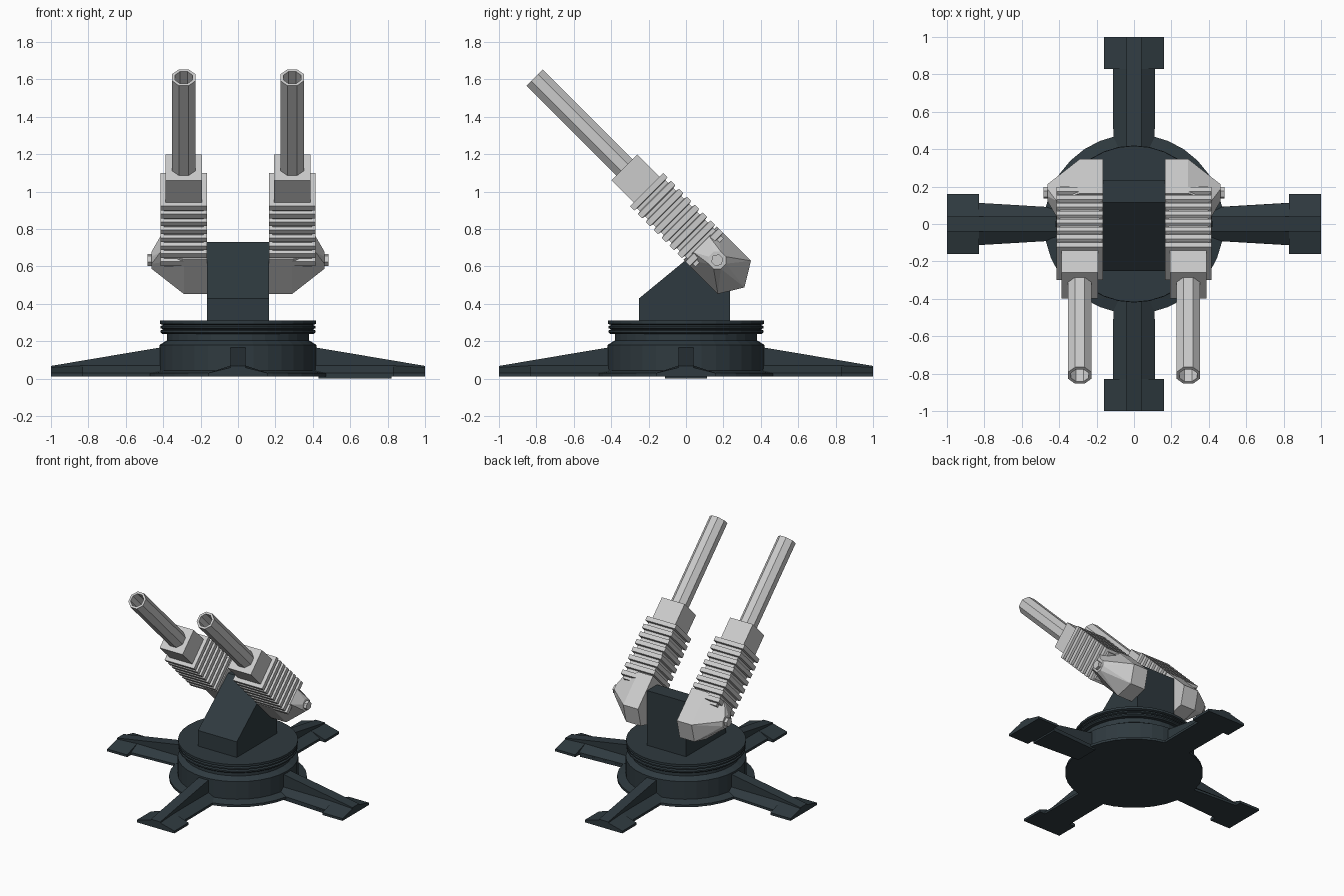
import bpy, bmesh, math
from mathutils import Vector

if "Cube" in bpy.data.objects:
    bpy.data.objects.remove(bpy.data.objects["Cube"])

S = math.sqrt(0.5)
GX = 0.29          # gun centre line in x
AXIS = 0.566       # offset of the gun axis across the 45 degree tilt

dark = bpy.data.materials.new("dark_metal")
dark.diffuse_color = (0.028, 0.042, 0.050, 1)
dark.use_nodes = True
dark.node_tree.nodes["Principled BSDF"].inputs["Base Color"].default_value = dark.diffuse_color


def finish(name, bm, mat=None, mirror=False):
    bmesh.ops.remove_doubles(bm, verts=bm.verts, dist=1e-5)
    bmesh.ops.recalc_face_normals(bm, faces=bm.faces)
    me = bpy.data.meshes.new(name)
    bm.to_mesh(me)
    bm.free()
    ob = bpy.data.objects.new(name, me)
    bpy.context.collection.objects.link(ob)
    if mat:
        me.materials.append(mat)
    if mirror:
        ob.modifiers.new("Mirror", 'MIRROR')
    return ob


def loft(bm, rings, closed=False):
    """Skin a list of equal-length closed sections."""
    vs = [[bm.verts.new(p) for p in r] for r in rings]
    n = len(vs[0])
    pairs = list(zip(vs, vs[1:])) + ([(vs[-1], vs[0])] if closed else [])
    for a, b in pairs:
        for i in range(n):
            j = (i + 1) % n
            bm.faces.new((a[i], a[j], b[j], b[i]))
    if not closed:
        bm.faces.new(vs[0])
        bm.faces.new(vs[-1])


def circle(r, z, n=32):
    return [(r * math.cos(2 * math.pi * i / n), r * math.sin(2 * math.pi * i / n), z)
            for i in range(n)]


def gun(x, u, n):
    """Gun space (across, along barrel, above axis) to world space."""
    n += AXIS
    return Vector((x, (n - u) * S, (n + u) * S))


def square(h, u):
    return [gun(GX + a * h, u, b * h) for a, b in ((-1, -1), (1, -1), (1, 1), (-1, 1))]


def octagon(r, u):
    a = [math.pi / 8 + i * math.pi / 4 for i in range(8)]
    return [gun(GX + r * math.cos(t), u, r * math.sin(t)) for t in a]


# round base: skirt, drum, neck and grooved turntable
bm = bmesh.new()
profile = [(0.48, 0.012), (0.48, 0.03), (0.42, 0.045), (0.42, 0.18), (0.38, 0.205),
           (0.38, 0.24), (0.405, 0.24), (0.415, 0.248), (0.415, 0.258), (0.40, 0.264),
           (0.415, 0.27), (0.415, 0.28), (0.40, 0.287), (0.418, 0.293), (0.418, 0.31)]
loft(bm, [circle(r, z) for r, z in profile])
finish("base_drum", bm, dark)

# four legs with broad feet
for k, side in enumerate(("right", "back", "left", "front")):
    bm = bmesh.new()
    root = 0.085 if k % 2 == 0 else 0.11

    def section(x, w, mid, top):
        half = [(w, 0.012), (w, 0.03), (0.04, mid), (0.04, top)]
        return [(x, y, z) for y, z in half] + [(x, -y, z) for y, z in reversed(half)]

    loft(bm, [section(0.36, root, 0.07, 0.176), section(0.83, 0.113, 0.07, 0.097)])
    loft(bm, [section(0.83, 0.16, 0.07, 0.097), section(1.0, 0.16, 0.06, 0.068)])
    leg = finish(side + "_leg", bm, dark)
    leg.rotation_euler.z = k * math.pi / 2

# thin pad under the right leg
bm = bmesh.new()
loft(bm, [[(0.43, -0.09, z), (0.82, -0.113, z), (0.82, 0.113, z), (0.43, 0.09, z)]
          for z in (0.0, 0.02)])
finish("right_leg_pad", bm, dark)

# wedge-shaped gun mount
bm = bmesh.new()
wedge = [(-0.25, 0.30), (-0.25, 0.43), (0.115, 0.73), (0.235, 0.73), (0.235, 0.30)]
loft(bm, [[(x, y, z) for y, z in wedge] for x in (-0.165, 0.165)])
finish("gun_mount", bm, dark)

# hollow octagonal barrels
bm = bmesh.new()
loft(bm, [octagon(0.067, 1.0), octagon(0.067, 1.711), octagon(0.05, 1.711),
          octagon(0.05, 1.05)])
finish("barrels", bm, mirror=True)

# square receivers at the barrel root
bm = bmesh.new()
loft(bm, [square(0.097, 0.80), square(0.097, 1.031)])
finish("receivers", bm, mirror=True)

# ribbed cooling sleeves
bm = bmesh.new()
rings = []
for i in range(8):
    u = 0.864 - i * 0.06
    rings += [square(0.125, u), square(0.125, u - 0.032),
              square(0.106, u - 0.036), square(0.106, u - 0.056)]
loft(bm, rings)
finish("cooling_sleeves", bm, mirror=True)

# faceted breech housings, hulled out to the pivot cap
bm = bmesh.new()
outline = [(0.46, 0.125), (0.20, 0.125), (0.124, 0), (0.20, -0.125), (0.46, -0.125)]
pts = [gun(x, u, n) for x in (0.165, 0.29) for u, n in outline]
pts += [gun(0.415, 0.45, n) for n in (-0.06, 0.06)]
pts += [gun(0.462, 0.33 + 0.05 * math.cos(t), 0.05 * math.sin(t))
        for t in (math.pi / 8 + i * math.pi / 4 for i in range(8))]
for p in pts:
    bm.verts.new(p)
res = bmesh.ops.convex_hull(bm, input=bm.verts)
loose = [v for v in bm.verts if not v.link_faces]
bmesh.ops.delete(bm, geom=loose, context='VERTS')
bmesh.ops.dissolve_limit(bm, angle_limit=0.02, verts=bm.verts, edges=bm.edges)
finish("breech_housings", bm, mirror=True)

# hexagonal pivot bolts
bm = bmesh.new()
loft(bm, [[gun(x, 0.33 + 0.033 * math.cos(i * math.pi / 3), 0.033 * math.sin(i * math.pi / 3))
           for i in range(6)] for x in (0.44, 0.485)])
finish("pivot_bolts", bm, mirror=True)
